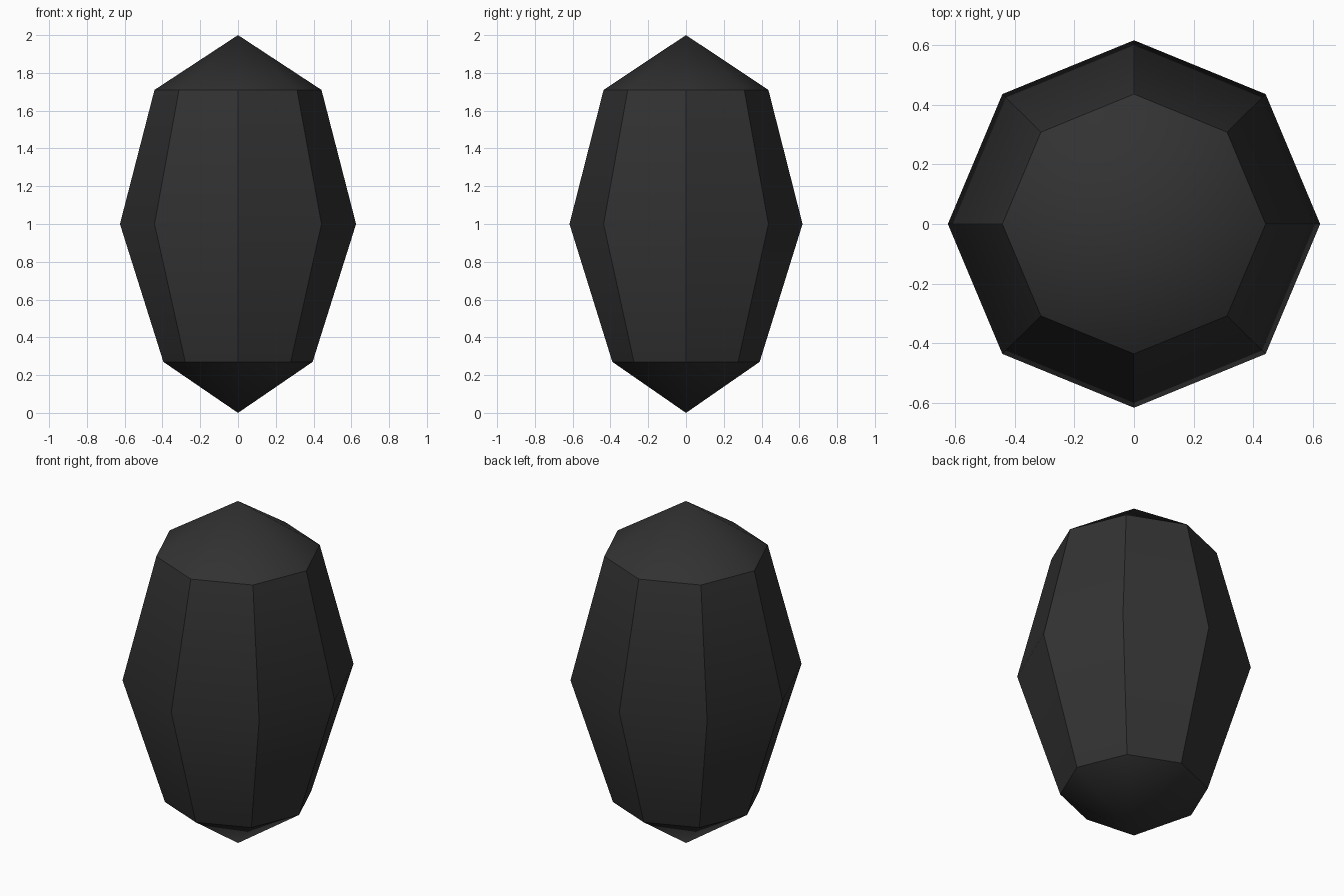
import bpy
import bmesh
from math import cos, sin, tau, radians

cube = bpy.data.objects.get("Cube")
if cube:
    bpy.data.objects.remove(cube, do_unlink=True)

SIDES = 8
DEPTH_SCALE = 0.987
RINGS = [(0.395, 0.27), (0.625, 1.0), (0.442, 1.71)]  # radius, height

# Charcoal stone material
charcoal = bpy.data.materials.new("charcoal")
charcoal.use_nodes = True
colour = (0.032, 0.032, 0.032, 1)
charcoal.diffuse_color = colour
charcoal.node_tree.nodes["Principled BSDF"].inputs["Base Color"].default_value = colour

# Faceted body: stacked octagons closed by a point at each end
bm = bmesh.new()
rings = []
for radius, height in RINGS:
    angles = [tau * i / SIDES for i in range(SIDES)]
    rings.append([bm.verts.new((radius * cos(a), radius * sin(a) * DEPTH_SCALE, height))
                  for a in angles])
bottom_tip = bm.verts.new((0, 0, 0))
top_tip = bm.verts.new((0, 0, 2))

for i in range(SIDES):
    j = (i + 1) % SIDES
    for low, high in zip(rings, rings[1:]):
        bm.faces.new((low[i], low[j], high[j], high[i]))
    bm.faces.new((rings[0][j], rings[0][i], bottom_tip))
    bm.faces.new((rings[-1][i], rings[-1][j], top_tip))

mesh = bpy.data.meshes.new("crystal_body")
bm.to_mesh(mesh)
bm.free()
mesh.materials.append(charcoal)
crystal = bpy.data.objects.new("crystal_body", mesh)
bpy.context.collection.objects.link(crystal)

# Soft caps and waist, crisp edges between the side facets
bpy.ops.object.select_all(action="DESELECT")
crystal.select_set(True)
bpy.context.view_layer.objects.active = crystal
bpy.ops.object.shade_smooth_by_angle(angle=radians(35))
